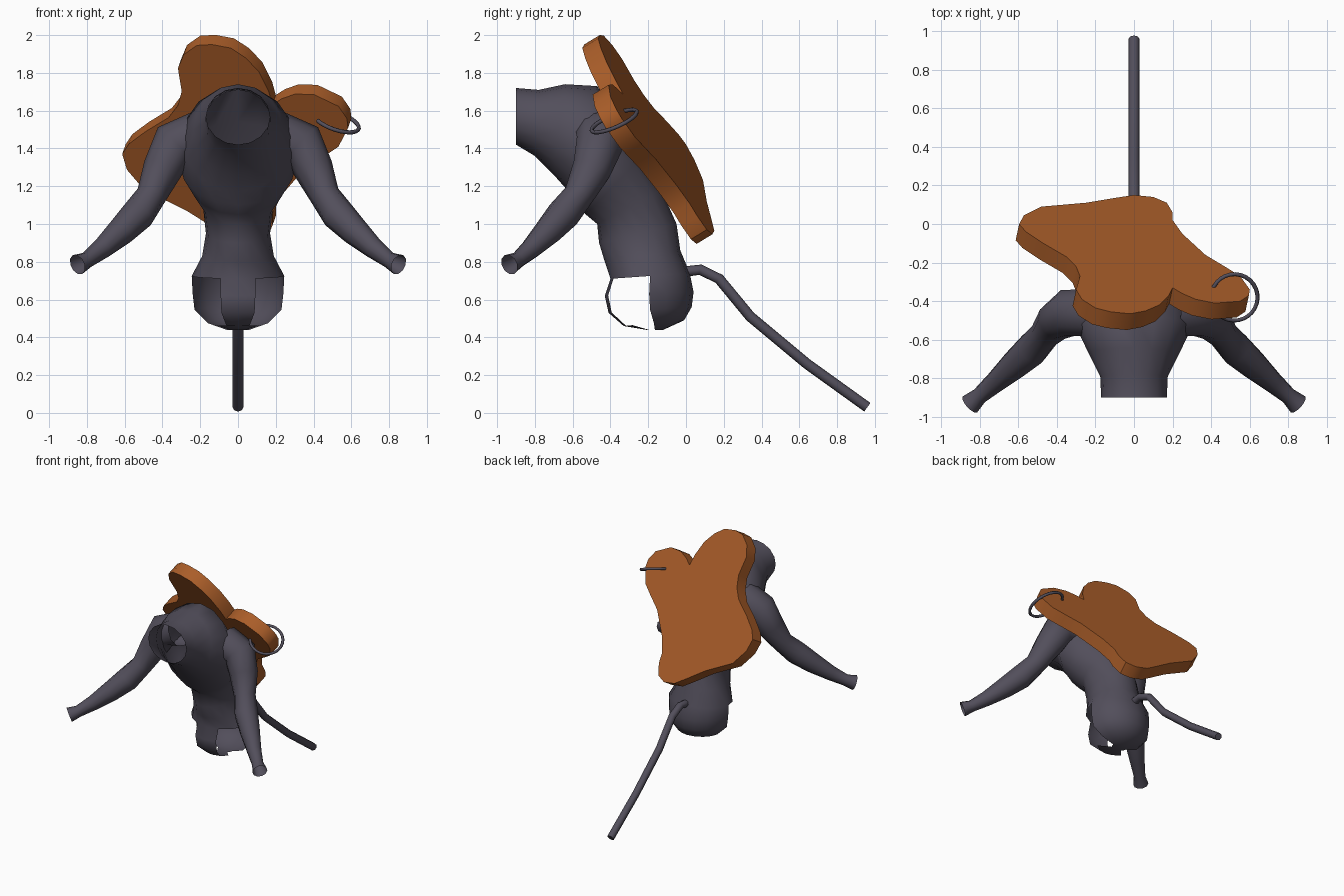
import bpy, bmesh
from math import sin, cos, pi, radians
from mathutils import Vector

if "Cube" in bpy.data.objects:
    bpy.data.objects.remove(bpy.data.objects["Cube"])


def material(name, color):
    m = bpy.data.materials.new(name)
    m.diffuse_color = (*color, 1)
    m.use_nodes = True
    m.node_tree.nodes["Principled BSDF"].inputs["Base Color"].default_value = m.diffuse_color
    return m


CLOTH = material("dark_cloth", (0.085, 0.077, 0.105))
CRUST = material("orange_crust", (0.40, 0.11, 0.022))


def finish(name, bm, mat, angle=40):
    bmesh.ops.recalc_face_normals(bm, faces=bm.faces[:])
    me = bpy.data.meshes.new(name)
    bm.to_mesh(me)
    bm.free()
    me.materials.append(mat)
    ob = bpy.data.objects.new(name, me)
    bpy.context.collection.objects.link(ob)
    bpy.ops.object.select_all(action='DESELECT')
    ob.select_set(True)
    bpy.context.view_layer.objects.active = ob
    bpy.ops.object.shade_smooth_by_angle(angle=radians(angle))
    return ob


def loft(rings, cap_start=False, cap_end=False):
    bm = bmesh.new()
    loops = [[bm.verts.new(p) for p in r] for r in rings]
    n = len(loops[0])
    for a, b in zip(loops, loops[1:]):
        for j in range(n):
            k = (j + 1) % n
            bm.faces.new((a[j], a[k], b[k], b[j]))
    if cap_start:
        bm.faces.new(loops[0])
    if cap_end:
        bm.faces.new(loops[-1])
    return bm


def tube(path, sides, ref, **caps):
    # path holds (x, y, z, radius); ref is a vector never parallel to the path
    pts = [Vector(p[:3]) for p in path]
    rings = []
    for i, p in enumerate(pts):
        d = pts[min(i + 1, len(pts) - 1)] - pts[max(i - 1, 0)]
        u = d.cross(Vector(ref)).normalized()
        v = d.cross(u).normalized()
        r = path[i][3]
        rings.append([p + r * (u * cos(2 * pi * j / sides) + v * sin(2 * pi * j / sides))
                      for j in range(sides)])
    return loft(rings, **caps)


# Torso: (front y, z, back y, z, half width) from the open neck to the crotch
stations = [
    (-.90, 1.42, -.90, 1.72, .17), (-.80, 1.36, -.78, 1.71, .175),
    (-.70, 1.26, -.64, 1.74, .235), (-.62, 1.17, -.47, 1.73, .295),
    (-.57, 1.10, -.34, 1.54, .31), (-.53, 1.05, -.23, 1.36, .25),
    (-.47, 1.00, -.13, 1.18, .185), (-.46, .90, -.05, 1.00, .17),
    (-.43, .80, -.03, .86, .19), (-.40, .71, .02, .74, .245),
    (-.43, .62, .04, .64, .24), (-.41, .53, .03, .56, .23),
    (-.33, .46, -.01, .49, .16), (-.21, .44, -.12, .44, .06)]
N = 16
rings = []
for fy, fz, by, bz, w in stations:
    f, b = Vector((0, fy, fz)), Vector((0, by, bz))
    rings.append([(f + b) / 2 + (f - b) / 2 * cos(2 * pi * j / N)
                  + Vector((w * sin(2 * pi * j / N), 0, 0)) for j in range(N)])
bm = loft(rings, cap_end=True)
# Leg openings, leaving a strap in front
holes = []
for face in bm.faces:
    c = face.calc_center_median()
    if c.z < .70 and c.y < -.17 and abs(c.x) > .06:
        holes.append(face)
bmesh.ops.delete(bm, geom=holes, context='FACES')
finish("torso", bm, CLOTH, 50)

# Arms: one sleeve with an open cuff, mirrored
sleeve = [(.20, -.46, 1.47, .13), (.34, -.46, 1.42, .125), (.40, -.50, 1.29, .105),
          (.46, -.57, 1.15, .08), (.53, -.65, 1.05, .088), (.62, -.73, .96, .075),
          (.72, -.82, .87, .055), (.80, -.89, .81, .043), (.85, -.935, .785, .056)]
arm = finish("arms", tube(sleeve, 10, (0, 1, 0)), CLOTH, 50)
arm.modifiers.new("mirror", 'MIRROR')

# Tail
tail = [(0, -.05, .73, .028), (0, .01, .75, .028), (0, .075, .758, .028), (0, .175, .71, .028),
        (0, .34, .51, .028), (0, .64, .26, .028), (0, .96, .03, .028)]
finish("tail", tube(tail, 8, (1, 0, 0), cap_start=True, cap_end=True), CLOTH, 50)

# Slice-shaped back board: outline in x, y laid on a tilted plane, then thickened
outline = [
    (-.48, .09), (-.25, .11), (-.10, .135), (0, .15), (.10, .14), (.17, .11), (.20, .06),
    (.20, .02), (.25, -.05), (.37, -.16), (.47, -.22), (.55, -.27), (.60, -.34),
    (.595, -.37), (.55, -.40), (.42, -.41), (.32, -.39), (.25, -.36), (.20, -.33),
    (.18, -.37), (.13, -.42), (.06, -.45), (-.02, -.465), (-.12, -.455), (-.20, -.435),
    (-.27, -.39), (-.30, -.34), (-.28, -.27), (-.30, -.22), (-.35, -.17), (-.47, -.10),
    (-.56, -.04), (-.595, .0), (-.57, .045)]
normal = Vector((.215, 1, .6085)).normalized()
back = [Vector((x, y, (.737 - .215 * x - y) / .6085)) for x, y in outline]
front = [p - normal * .1 for p in back]
finish("slice_board", loft([back, front], cap_start=True, cap_end=True), CRUST, 40)

# Open wire ring piercing the board's lobe
ring = []
for i in range(25):
    a = radians(165 - 310 * i / 24)
    dx, dy = .12 * cos(a), .12 * sin(a)
    ring.append((.52 + dx, -.38 + dy, 1.545 - .3 * dx + .4 * dy, .011))
finish("wire_ring", tube(ring, 6, (.3, -.4, 1), cap_start=True, cap_end=True), CLOTH, 61)
